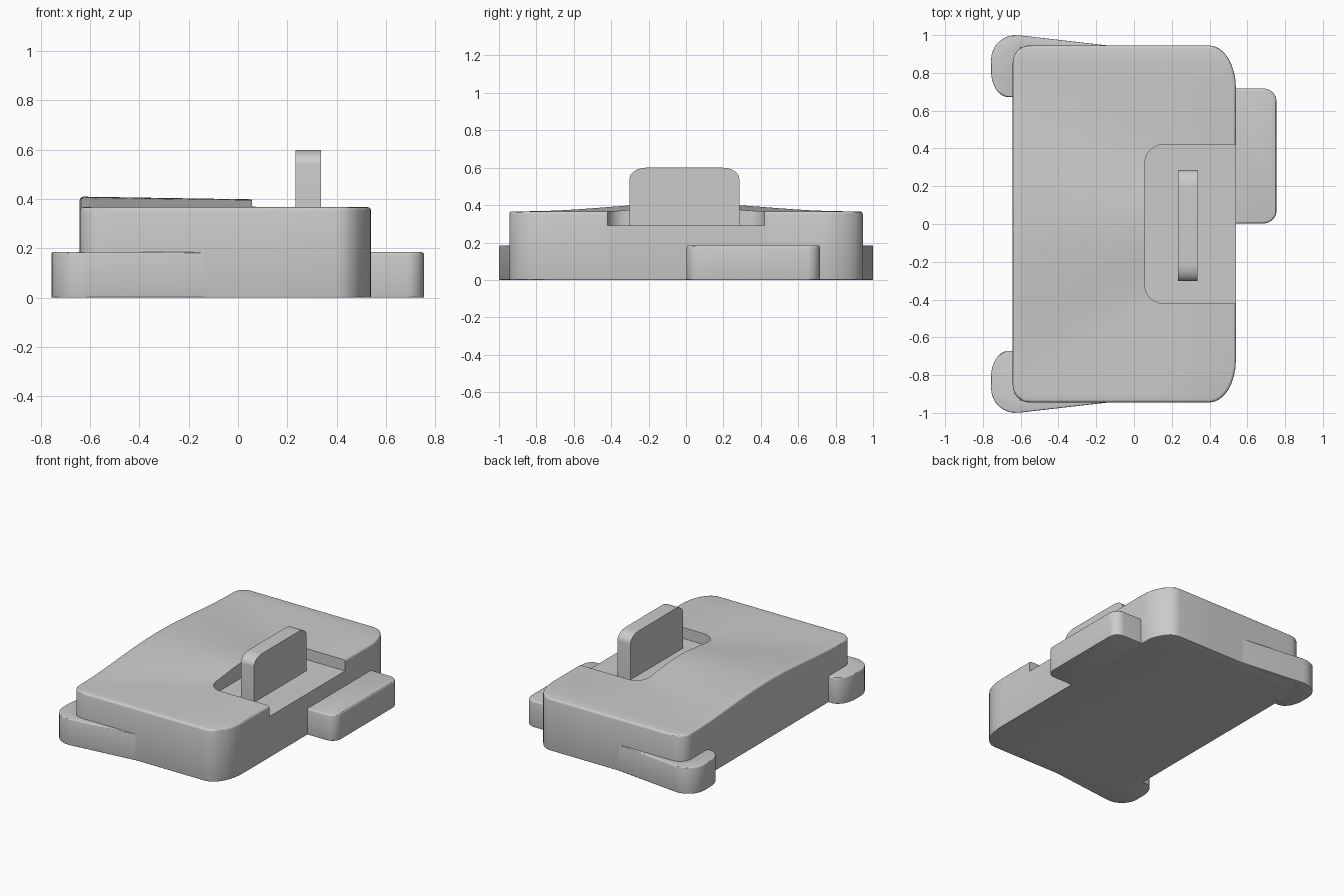
import bpy, bmesh, math
from mathutils import Vector, Matrix

if "Cube" in bpy.data.objects:
    bpy.data.objects.remove(bpy.data.objects["Cube"])


def outline(corners, n=8):
    """Closed outline; each corner is (x, y, setback to previous, setback to next)."""
    pts = []
    for i, (x, y, a, b) in enumerate(corners):
        p = Vector((x, y))
        if a == 0:
            pts.append(p)
            continue
        da = (Vector(corners[i - 1][:2]) - p).normalized() * a
        db = (Vector(corners[(i + 1) % len(corners)][:2]) - p).normalized() * b
        for k in range(n + 1):
            t = math.pi / 2 * k / n
            pts.append(p + da * (1 - math.sin(t)) + db * (1 - math.cos(t)))
    return pts


def prism(pts, z0, z1, top=0.0, bottom=0.0):
    """Extrude an outline upwards and round its rims."""
    bm = bmesh.new()
    low = bm.faces.new([bm.verts.new((p.x, p.y, z0)) for p in pts])
    ext = bmesh.ops.extrude_face_region(bm, geom=[low], use_keep_orig=True)
    for v in ext["geom"]:
        if isinstance(v, bmesh.types.BMVert):
            v.co.z = z1
    bmesh.ops.recalc_face_normals(bm, faces=bm.faces[:])
    for z, w in ((z1, top), (z0, bottom)):
        if w:
            rim = [e for e in bm.edges if all(abs(v.co.z - z) < 1e-5 for v in e.verts)]
            bmesh.ops.bevel(bm, geom=rim, offset=w, segments=3, profile=0.5,
                            affect='EDGES', clamp_overlap=True)
    return bm


def finish(bm, name):
    bmesh.ops.recalc_face_normals(bm, faces=bm.faces[:])
    me = bpy.data.meshes.new(name)
    bm.to_mesh(me)
    bm.free()
    ob = bpy.data.objects.new(name, me)
    bpy.context.collection.objects.link(ob)
    return ob


def smooth(ob):
    bpy.ops.object.select_all(action='DESELECT')
    ob.select_set(True)
    bpy.context.view_layer.objects.active = ob
    bpy.ops.object.shade_smooth_by_angle(angle=math.radians(30))


def hump(x, y):
    """Swell of the top: wide at the left edge, narrowing to the pocket."""
    t = min(max((x + 0.64) / 0.695, 0), 1)
    w = 0.87 - 0.44 * t
    if abs(y) >= w:
        return 0
    return (0.043 - 0.011 * t) * 0.5 * (1 + math.cos(math.pi * y / w))


# main body with swollen top
bm = prism(outline([(-0.642, -0.945, 0.09, 0.09), (0.54, -0.945, 0.14, 0.23),
                    (0.54, 0.945, 0.23, 0.14), (-0.642, 0.945, 0.09, 0.09)]),
           0, 0.367, 0.015, 0.005)
cuts = [((0, i * 0.05 + 0.005, 0), (0, 1, 0)) for i in range(-18, 18)]
cuts += [((-0.58 + i * 0.075, 0, 0), (1, 0, 0)) for i in range(10)]
for co, no in cuts:
    bmesh.ops.bisect_plane(bm, geom=bm.verts[:] + bm.edges[:] + bm.faces[:],
                           plane_co=co, plane_no=no, dist=1e-5)
for v in bm.verts:
    if v.co.z > 0.3:
        v.co.z += hump(v.co.x, v.co.y)
bmesh.ops.triangulate(bm, faces=[f for f in bm.faces if f.normal.z > 0.5])
body = finish(bm, "body")

# pocket cut, open on the right
cutter = finish(prism(outline([(0.057, -0.421, 0.1, 0.1), (0.7, -0.421, 0, 0),
                               (0.7, 0.421, 0, 0), (0.057, 0.421, 0.1, 0.1)]),
                      0.29, 0.6), "pocket_cutter")
cutter.hide_render = True
mod = body.modifiers.new("pocket", 'BOOLEAN')
mod.operation = 'DIFFERENCE'
mod.solver = 'EXACT'
mod.object = cutter
bpy.context.view_layer.objects.active = body
bpy.ops.object.modifier_apply(modifier=mod.name)
bpy.data.objects.remove(cutter)
smooth(body)

# tapered corner feet, mirrored front to back
for side, name in ((1, "back_foot"), (-1, "front_foot")):
    bm = prism(outline([(-0.12, 0.943, 0, 0), (-0.757, 1.016, 0.15, 0.15),
                        (-0.757, 0.672, 0.14, 0.09), (-0.60, 0.672, 0, 0),
                        (-0.60, 0.93, 0, 0), (-0.12, 0.93, 0, 0)]),
               0, 0.185, 0.008, 0.004)
    bmesh.ops.scale(bm, vec=(1, side, 1), verts=bm.verts[:])
    smooth(finish(bm, name))

# side tab
smooth(finish(prism(outline([(0.53, 0.003, 0, 0), (0.755, 0.003, 0.07, 0.07),
                             (0.755, 0.717, 0.07, 0.07), (0.53, 0.717, 0, 0)]),
                    0, 0.185, 0.012, 0.005), "side_tab"))

# upright fin: profile drawn in y-z, thickness along x
bm = prism(outline([(-0.302, 0.288, 0, 0), (0.285, 0.288, 0, 0),
                    (0.285, 0.6, 0.06, 0.09), (-0.302, 0.6, 0.09, 0.06)]),
           0.234, 0.336)
bm.transform(Matrix(((0, 0, 1, 0), (1, 0, 0, 0), (0, 1, 0, 0), (0, 0, 0, 1))))
smooth(finish(bm, "fin"))
